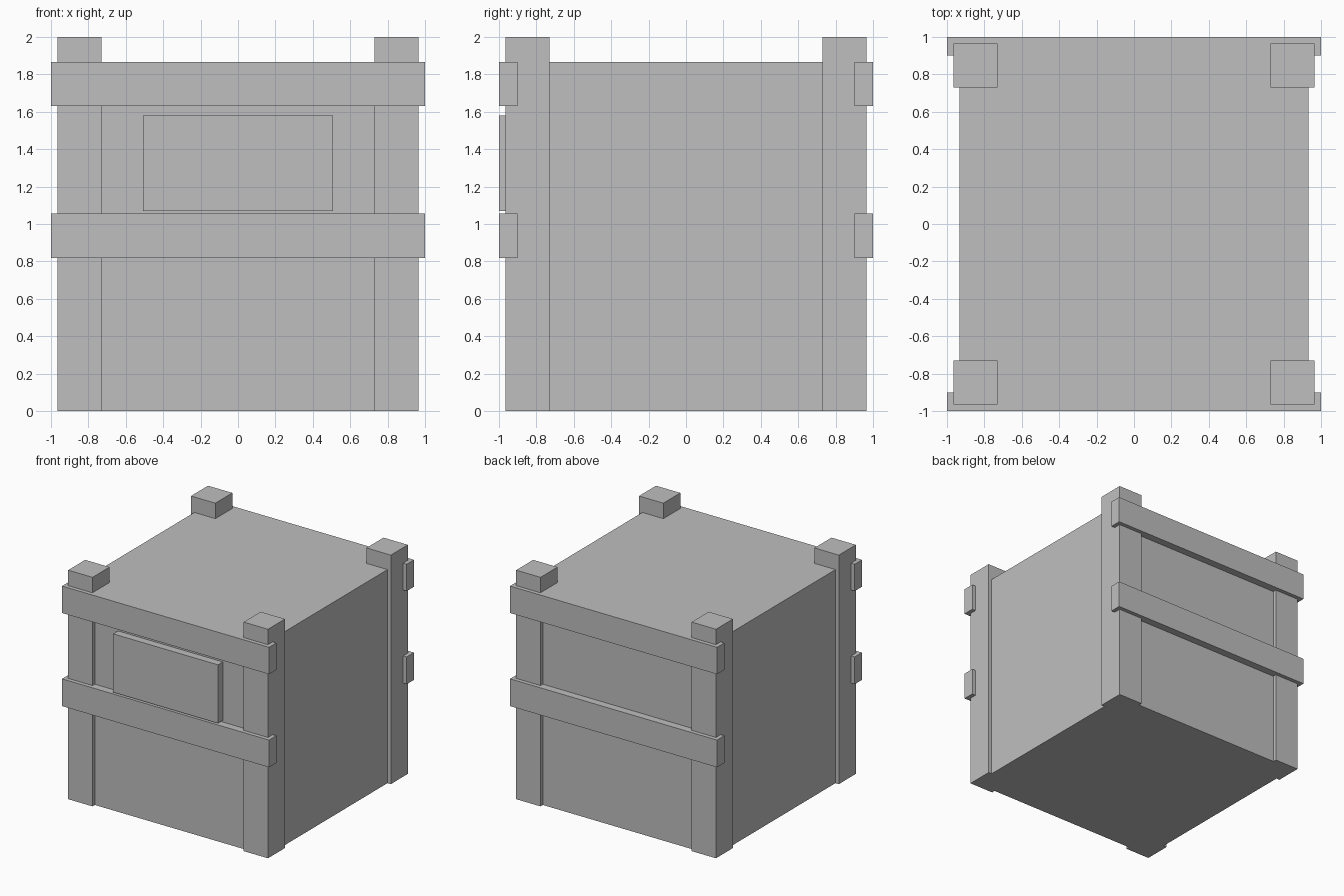
import bpy
import bmesh

cube = bpy.data.objects.get("Cube")
if cube:
    bpy.data.objects.remove(cube, do_unlink=True)

GREY = (0.52, 0.52, 0.52, 1.0)
mat = bpy.data.materials.new("plain grey")
mat.use_nodes = True
mat.diffuse_color = GREY
mat.node_tree.nodes["Principled BSDF"].inputs["Base Color"].default_value = GREY


def box(name, x, y, z):
    """Flat-sided box from its (low, high) span on each axis."""
    spans = (x, y, z)
    bm = bmesh.new()
    bmesh.ops.create_cube(bm, size=1)
    for v in bm.verts:
        v.co = [lo + (c + 0.5) * (hi - lo) for c, (lo, hi) in zip(v.co, spans)]
    mesh = bpy.data.meshes.new(name)
    bm.to_mesh(mesh)
    bm.free()
    mesh.materials.append(mat)
    obj = bpy.data.objects.new(name, mesh)
    bpy.context.collection.objects.link(obj)
    return obj


BODY = 0.933
TOP = 1.865
POST = (0.73, 0.965)
RAIL = (0.9, 1.0)


def span(pair, side):
    return tuple(sorted(side * p for p in pair))


# Crate body
box("crate_body", (-BODY, BODY), (-BODY, BODY), (0, TOP))

for depth, sy in (("front", -1), ("back", 1)):
    # Corner posts
    for side, sx in (("right", -1), ("left", 1)):
        box(f"{depth}_{side}_post", span(POST, sx), span(POST, sy), (0, 2))
    # Horizontal rails
    for level, z in (("lower", (0.817, 1.055)), ("upper", (1.63, TOP))):
        box(f"{depth}_{level}_rail", (-1, 1), span(RAIL, sy), z)

# Sign board between the front rails
box("front_sign_board", (-0.507, 0.507), (-1, -BODY), (1.07, 1.58))
